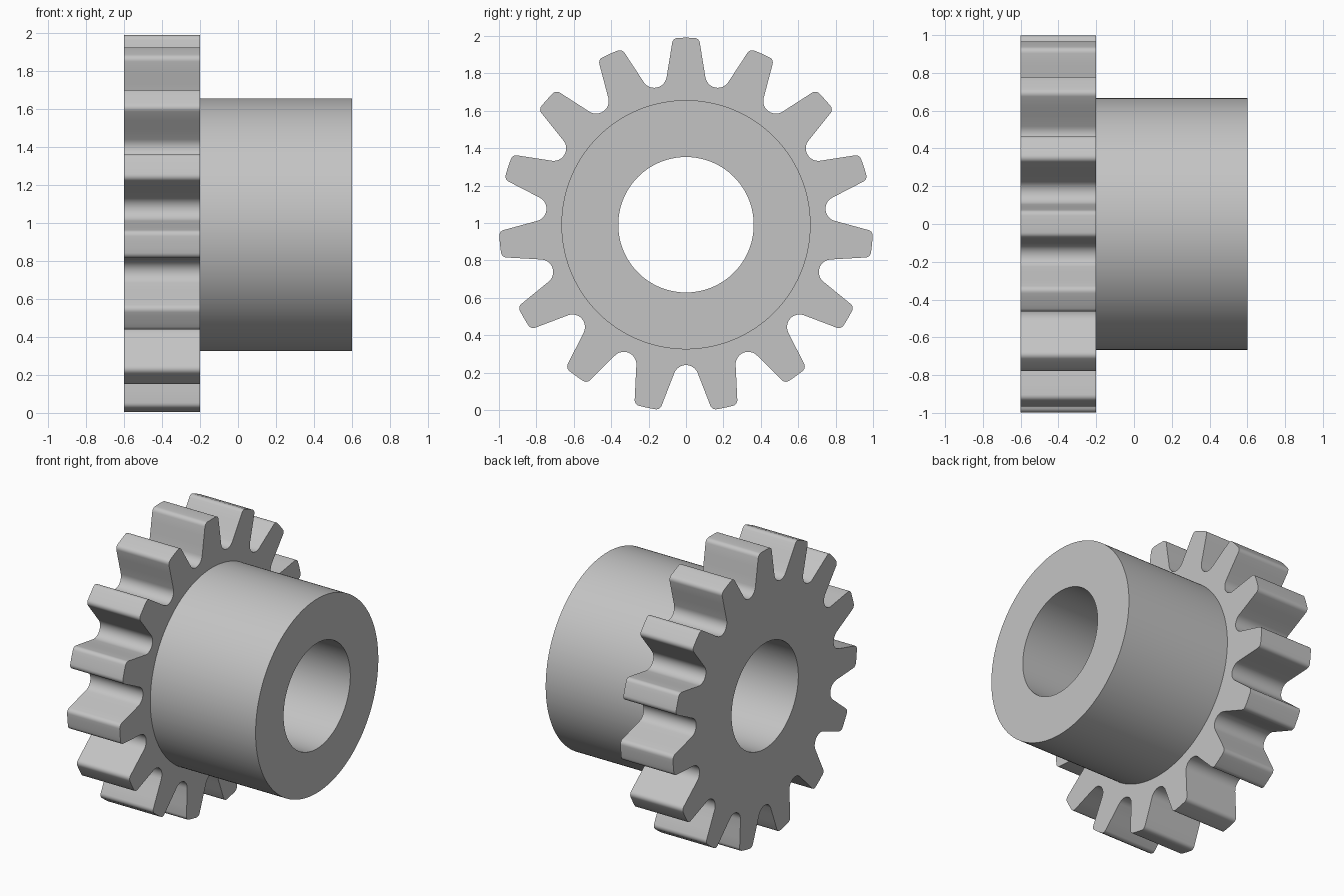
import bpy, bmesh
from math import sin, cos, tau, radians, hypot, atan2
from mathutils import Vector

TEETH = 15
PITCH = tau / TEETH
TIP_R, ROOT_R, HUB_R, BORE_R = 1.0, 0.75, 0.666, 0.362
X_BACK, X_STEP, X_END = -0.6, -0.2, 0.6
AXIS_Z = 0.991
TILT = radians(9.2)      # slope of a tooth flank
TIP_FILLET, ROOT_FILLET = 0.03, 0.067

cube = bpy.data.objects.get("Cube")
if cube:
    bpy.data.objects.remove(cube, do_unlink=True)


def arc(centre, radius, start, end, steps):
    """Points along an arc, angles counter-clockwise from the y axis."""
    return [centre + radius * Vector((cos(a), sin(a)))
            for a in (start + (end - start) * i / steps for i in range(steps + 1))]


# Half a tooth: from the middle of the tip to the middle of the root
tip = arc(Vector((0.044, TIP_R - 0.001 - TIP_FILLET)), TIP_FILLET, tau / 4, TILT, 5)
gap_r = ROOT_R + ROOT_FILLET
gap_centre = gap_r * Vector((sin(PITCH / 2), cos(PITCH / 2)))
root = arc(gap_centre, ROOT_FILLET, tau / 2 + TILT, tau * 3 / 4 - PITCH / 2, 6)
flank = [tip[-1].lerp(root[0], t) for t in (1 / 3, 2 / 3)]
half = [Vector((0, TIP_R)), Vector((0.022, TIP_R - 0.0003))] + tip + flank + root

# Mirror it to a full tooth, in polar form, and repeat it round the wheel
right = [(hypot(*p), atan2(p.x, p.y)) for p in half]
tooth = [(r, -a) for r, a in reversed(right[1:-1])] + right
outline = [(r, a + k * PITCH) for k in range(TEETH) for r, a in tooth]


def circle(radius):
    return [(radius, a) for _, a in outline]


# Rings that run round the closed cross-section, joined by quads
sections = [(X_BACK, circle(BORE_R)), (X_BACK, outline), (X_STEP, outline),
            (X_STEP, circle(HUB_R)), (X_END, circle(HUB_R)), (X_END, circle(BORE_R))]
bm = bmesh.new()
rings = [[bm.verts.new((x, r * sin(a), AXIS_Z + r * cos(a))) for r, a in ring]
         for x, ring in sections]
count = len(outline)
for s, ring in enumerate(rings):
    following = rings[(s + 1) % len(rings)]
    for i in range(count):
        j = (i + 1) % count
        bm.faces.new((ring[i], ring[j], following[j], following[i]))
bmesh.ops.recalc_face_normals(bm, faces=bm.faces)
mesh = bpy.data.meshes.new("spur_gear_with_hub")
bm.to_mesh(mesh)
bm.free()

# Plain grey metal
grey = bpy.data.materials.new("grey_metal")
grey.use_nodes = True
grey.diffuse_color = (0.55, 0.55, 0.55, 1)
grey.node_tree.nodes["Principled BSDF"].inputs["Base Color"].default_value = grey.diffuse_color
mesh.materials.append(grey)

gear = bpy.data.objects.new("spur_gear_with_hub", mesh)
bpy.context.collection.objects.link(gear)
bpy.ops.object.select_all(action="DESELECT")
gear.select_set(True)
bpy.context.view_layer.objects.active = gear
bpy.ops.object.shade_smooth_by_angle(angle=radians(30))
